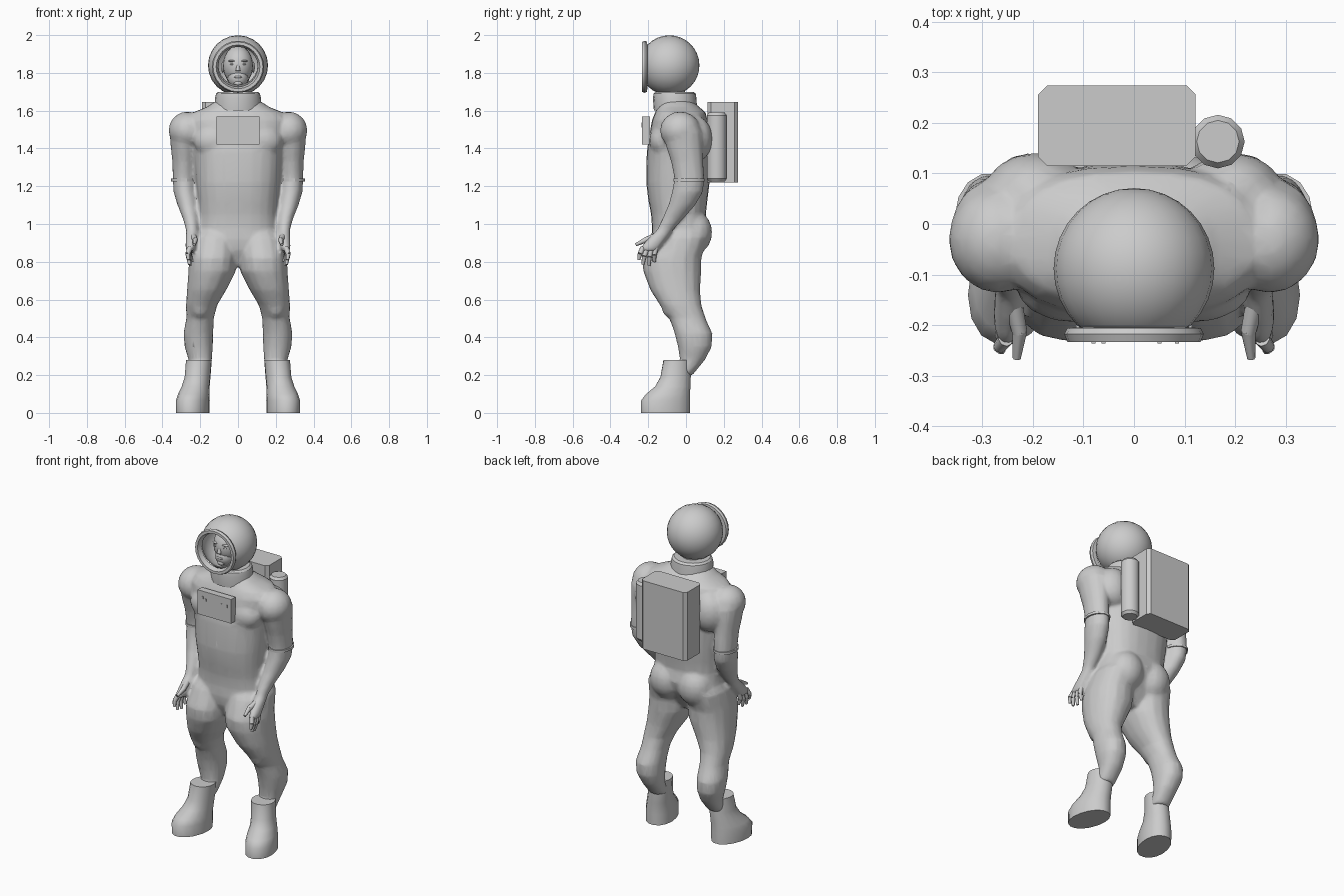
import bpy, bmesh, math
from mathutils import Matrix, Vector

if "Cube" in bpy.data.objects:
    bpy.data.objects.remove(bpy.data.objects["Cube"])

grey = bpy.data.materials.new("suit grey")
grey.diffuse_color = (0.6, 0.6, 0.6, 1)
grey.use_nodes = True
grey.node_tree.nodes["Principled BSDF"].inputs["Base Color"].default_value = grey.diffuse_color


def finish(bm, name, angle=45):
    bmesh.ops.recalc_face_normals(bm, faces=bm.faces)
    me = bpy.data.meshes.new(name)
    bm.to_mesh(me)
    bm.free()
    me.materials.append(grey)
    ob = bpy.data.objects.new(name, me)
    bpy.context.collection.objects.link(ob)
    bpy.ops.object.select_all(action='DESELECT')
    ob.select_set(True)
    bpy.context.view_layer.objects.active = ob
    bpy.ops.object.shade_smooth_by_angle(angle=math.radians(angle))
    return ob


def loft(name, rings, side=1, n=16, power=2.2, turn=0, angle=45):
    """Skin horizontal superellipse rings (z, x, y, rx, ry)."""
    bm = bmesh.new()
    loops = []
    for z, x, y, rx, ry in rings:
        loop = []
        for i in range(n):
            a = 2 * math.pi * i / n
            c, s = math.cos(a), math.sin(a)
            u = rx * math.copysign(abs(c) ** (2 / power), c)
            v = ry * math.copysign(abs(s) ** (2 / power), s)
            px = x + u * math.cos(turn) - v * math.sin(turn)
            py = y + u * math.sin(turn) + v * math.cos(turn)
            loop.append(bm.verts.new((side * px, py, z)))
        loops.append(loop)
    for a, b in zip(loops, loops[1:]):
        for i in range(n):
            j = (i + 1) % n
            bm.faces.new((a[i], a[j], b[j], b[i]))
    bm.faces.new(loops[0])
    bm.faces.new(loops[-1])
    return finish(bm, name, angle)


def ball(name, loc, size, seg=16):
    bm = bmesh.new()
    bmesh.ops.create_uvsphere(bm, u_segments=seg, v_segments=seg * 5 // 8, radius=1,
                              matrix=Matrix.LocRotScale(loc, None, size))
    return finish(bm, name)


def box(name, lo, hi, bevel=0):
    lo, hi = Vector(lo), Vector(hi)
    bm = bmesh.new()
    bmesh.ops.create_cube(bm, size=1, matrix=Matrix.LocRotScale((lo + hi) / 2, None, hi - lo))
    if bevel:
        upright = [e for e in bm.edges if abs(e.verts[0].co.z - e.verts[1].co.z) > 0.01]
        bmesh.ops.bevel(bm, geom=upright, offset=bevel, segments=1, affect='EDGES')
    return finish(bm, name, 30)


def rod(name, a, b, r1, r2, n=8):
    a, b = Vector(a), Vector(b)
    d = b - a
    m = Matrix.Translation((a + b) / 2) @ d.to_track_quat('Z', 'Y').to_matrix().to_4x4()
    bm = bmesh.new()
    bmesh.ops.create_cone(bm, cap_ends=True, segments=n, radius1=r1, radius2=r2,
                          depth=d.length, matrix=m)
    return finish(bm, name)


def fuse(name, parts):
    """Weld overlapping closed parts into one smooth skin."""
    bpy.ops.object.select_all(action='DESELECT')
    for p in parts:
        p.select_set(True)
    ob = parts[0]
    bpy.context.view_layer.objects.active = ob
    bpy.ops.object.join()
    ob.name = name
    skin = ob.modifiers.new("skin", 'REMESH')
    skin.mode, skin.voxel_size, skin.use_smooth_shade = 'VOXEL', .01, True
    relax = ob.modifiers.new("relax", 'SMOOTH')
    relax.factor, relax.iterations = .5, 6
    ob.modifiers.new("reduce", 'DECIMATE').ratio = .2


# Torso and pelvis
body = [loft("torso", [
    (.775, 0, -.06, .05, .07), (.86, 0, -.055, .12, .12), (.92, 0, -.042, .19, .142),
    (.98, 0, -.03, .214, .15), (1.05, 0, -.04, .207, .145), (1.13, 0, -.043, .212, .157),
    (1.22, 0, -.043, .222, .168), (1.38, 0, -.042, .234, .166), (1.48, 0, -.037, .255, .156),
    (1.55, 0, -.033, .27, .147), (1.59, 0, -.03, .24, .134), (1.62, 0, -.04, .165, .11),
    (1.65, 0, -.05, .12, .085)], n=24, power=2.4)]

for s, tag in ((1, "left"), (-1, "right")):
    # Leg: thigh, knee, calf, ankle
    body.append(loft(tag + "_leg", [
        (1.00, .10, -.02, .095, .115), (.93, .12, -.035, .12, .152), (.82, .133, -.075, .126, .157),
        (.75, .137, -.073, .126, .154), (.65, .166, -.057, .104, .132), (.57, .193, -.028, .083, .11),
        (.50, .201, .008, .073, .096), (.42, .21, .04, .079, .1), (.35, .208, .047, .075, .09),
        (.28, .2, .034, .062, .066), (.20, .2, -.02, .052, .055)], s))
    # Muscle masses
    body.append(ball(tag + "_buttock", (s * .095, .045, .955), (.105, .094, .115)))
    body.append(ball(tag + "_kneecap", (s * .2, -.075, .56), (.055, .055, .06), 12))
    body.append(ball(tag + "_chest", (s * .12, -.12, 1.44), (.115, .075, .09)))
    body.append(ball(tag + "_shoulder_blade", (s * .195, .055, 1.45), (.105, .086, .12)))
    body.append(ball(tag + "_shoulder", (s * .268, -.03, 1.495), (.1, .108, .1)))

    # Boot with the toe turned outward
    loft(tag + "_boot", [
        (0, .239, -.108, .084, .133), (.065, .239, -.108, .085, .134), (.10, .234, -.095, .08, .12),
        (.14, .224, -.07, .072, .096), (.19, .214, -.055, .067, .082), (.28, .207, -.047, .068, .073)],
        s, turn=math.radians(14), power=2.1)

    # Arm down to the palm
    body.append(loft(tag + "_arm", [
        (1.55, .275, -.02, .06, .075), (1.49, .283, -.018, .08, .102), (1.41, .282, -.008, .075, .098),
        (1.33, .284, .006, .064, .086), (1.24, .286, .018, .06, .08), (1.17, .281, .008, .061, .083),
        (1.10, .266, -.022, .055, .072), (1.03, .25, -.068, .043, .057), (.97, .243, -.11, .033, .043),
        (.93, .246, -.145, .031, .05), (.88, .252, -.188, .027, .052), (.855, .253, -.198, .02, .044)],
        s, n=14, power=2))
    # Elbow band
    loft(tag + "_elbow_band", [(1.225, .286, .017, .068, .084), (1.24, .286, .017, .068, .084)],
         s, n=14, power=2, angle=30)

    # Fingers, two joints each, and thumb
    for i in range(4):
        base = Vector((s * .254, -.228 + .023 * i, .875))
        tip = Vector((s * (.262 - .006 * i), (-.25, -.228, -.196, -.168)[i], (.81, .785, .78, .80)[i]))
        mid = (base + tip) / 2 + Vector((s * .008, -.004, 0))
        rod(tag + "_finger_base", base, mid, .015, .013)
        rod(tag + "_finger_tip", mid, tip, .013, .008)
    rod(tag + "_thumb_base", (s * .238, -.16, .935), (s * .226, -.215, .915), .018, .015)
    rod(tag + "_thumb_tip", (s * .226, -.21, .917), (s * .232, -.266, .89), .015, .008)

fuse("suit_body", body)

# Neck collar
loft("neck_collar", [
    (1.60, 0, -.055, .125, .115), (1.665, 0, -.06, .122, .115), (1.69, 0, -.06, .116, .112),
    (1.70, 0, -.062, .105, .1)], n=20, power=2, angle=30)

# Helmet shell, open at the front
bm = bmesh.new()
bmesh.ops.create_uvsphere(bm, u_segments=24, v_segments=16, radius=.159,
                          matrix=Matrix.Translation((0, -.088, 1.84)) @ Matrix.Rotation(math.pi / 2, 4, 'X'))
bmesh.ops.bisect_plane(bm, geom=bm.verts[:] + bm.edges[:] + bm.faces[:], plane_co=(0, -.205, 0),
                       plane_no=(0, -1, 0), clear_outer=True)
helmet = finish(bm, "helmet")
helmet.modifiers.new("thickness", 'SOLIDIFY').thickness = .005

# Visor rim: a thin section swept round the opening
bm = bmesh.new()
n = 24
section = [(.106, -.204), (.132, -.206), (.138, -.218), (.132, -.233), (.116, -.233)]
rows = [[bm.verts.new((r * math.cos(2 * math.pi * i / n), y, 1.832 + r * math.sin(2 * math.pi * i / n)))
         for r, y in section] for i in range(n)]
for i in range(n):
    a, b = rows[i], rows[(i + 1) % n]
    for k in range(5):
        m = (k + 1) % 5
        bm.faces.new((a[k], a[m], b[m], b[k]))
finish(bm, "visor_rim", 35)

# Head and face
ball("head", (0, -.095, 1.838), (.08, .092, .105), 20)
ball("jaw", (0, -.125, 1.775), (.056, .06, .06))
rod("neck", (0, -.06, 1.62), (0, -.075, 1.78), .065, .06, 14)
rod("nose", (0, -.178, 1.85), (0, -.186, 1.81), .006, .013)
ball("lips", (0, -.178, 1.778), (.022, .01, .007), 10)
ball("chin", (0, -.165, 1.745), (.024, .02, .018), 10)
for s, tag in ((1, "left"), (-1, "right")):
    ball(tag + "_brow", (s * .03, -.17, 1.863), (.024, .014, .006), 10)
    ball(tag + "_eye", (s * .03, -.172, 1.845), (.012, .01, .006), 10)
    ball(tag + "_ear", (s * .08, -.085, 1.83), (.01, .02, .03), 10)

# Chest control panel with small raised controls
box("chest_panel", (-.115, -.232, 1.42), (.115, -.19, 1.57))
for x, z in ((-.08, 1.53), (-.06, 1.52), (.05, 1.52), (.085, 1.52)):
    box("panel_switch", (x - .004, -.236, z - .008), (x + .004, -.23, z + .008))

# Backpack and side air tank
box("backpack", (-.19, .115, 1.22), (.122, .274, 1.645), .018)
tank = [(1.225, .042), (1.24, .053), (1.575, .053), (1.59, .042)]
loft("air_tank", [(z, .166, .163, r, r) for z, r in tank], n=12, power=2, angle=35)
